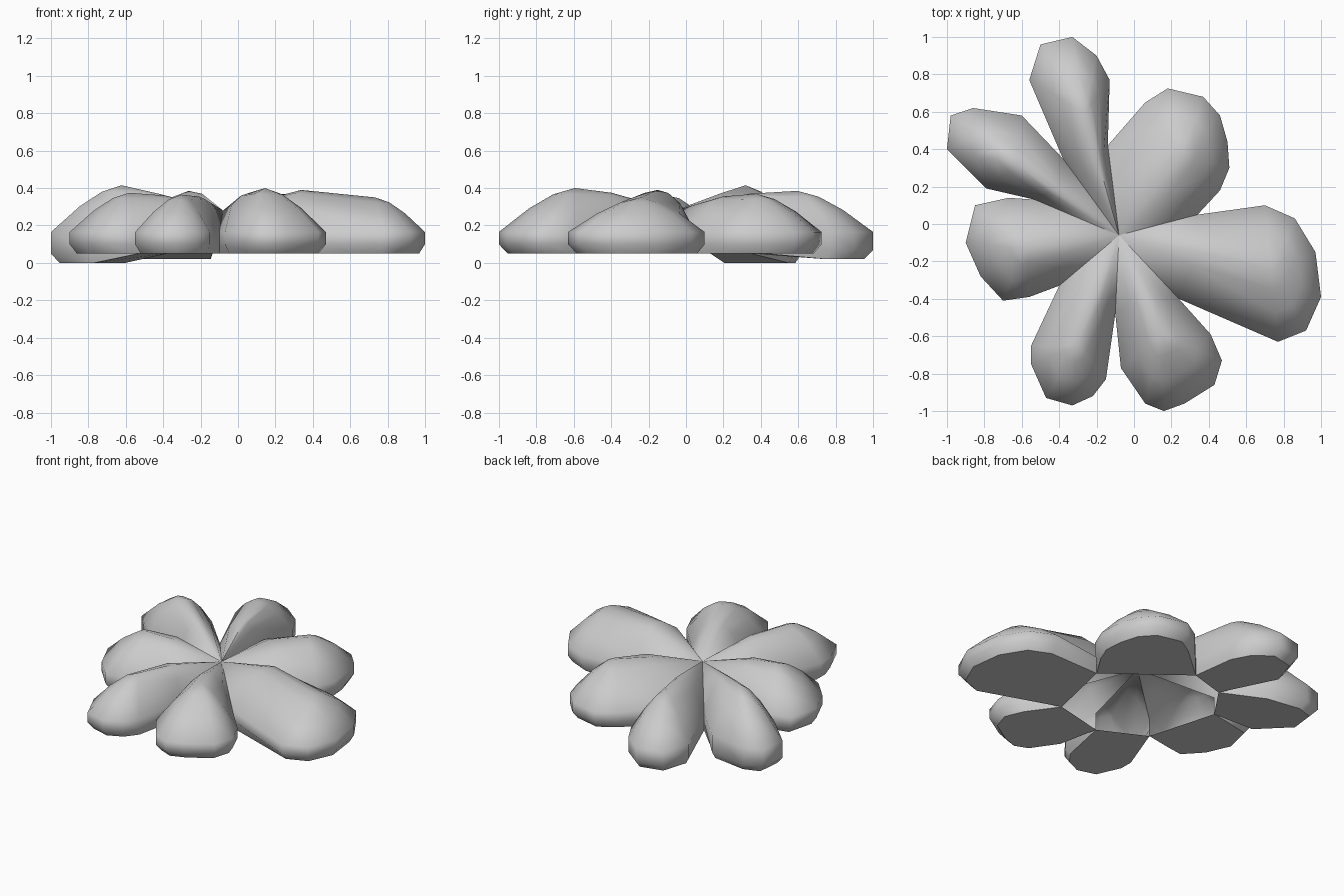
import bpy, bmesh
from mathutils import Vector

if "Cube" in bpy.data.objects:
    bpy.data.objects.remove(bpy.data.objects["Cube"])

CENTRE = Vector((-0.08, -0.06))
CENTRE_Z = 0.28

# name: (plan outline from notch to notch, base z, inner ridge z, outer ridge z, ridge end fraction)
PETALS = {
    "petal_top": ([(-.38, .35), (-.56, .77), (-.5, .96), (-.33, 1), (-.2, .9), (-.13, .77), (-.14, .42)],
                  .02, .37, .385, .62),
    "petal_upper_right": ([(-.14, .42), (.06, .65), (.18, .725), (.37, .68), (.46, .58), (.5, .44),
                           (.51, .3), (.46, .18), (.34, .05)], .05, .355, .37, .64),
    "petal_right": ([(.34, .05), (.7, .1), (.86, .03), (.97, -.15), (1, -.39), (.92, -.57),
                     (.77, -.63), (.24, -.4)], .05, .39, .35, .74),
    "petal_lower_right": ([(.24, -.4), (.41, -.59), (.47, -.73), (.43, -.86), (.27, -.96), (.16, -1),
                           (.06, -.96), (-.07, -.77), (-.1, -.48)], .05, .375, .4, .6),
    "petal_lower_left": ([(-.1, -.48), (-.15, -.83), (-.22, -.92), (-.33, -.97), (-.47, -.93),
                          (-.55, -.75), (-.55, -.65), (-.4, -.33)], .05, .355, .365, .66),
    "petal_left": ([(-.4, -.33), (-.56, -.39), (-.7, -.41), (-.82, -.28), (-.9, -.1), (-.85, .1),
                    (-.67, .14), (-.53, .13)], .05, .36, .375, .62),
    "petal_upper_left": ([(-.53, .13), (-.79, .19), (-1, .4), (-.98, .58), (-.86, .62), (-.6, .58),
                          (-.38, .35)], 0, .37, .415, .6),
}


def make_petal(name, outline, base_z, h_in, h_out, t_out):
    pts = [Vector(p) for p in outline]
    inner = pts[1:-1]
    axis = (sum(inner, Vector((0, 0))) / len(inner) - CENTRE).normalized()
    length = max((p - CENTRE).dot(axis) for p in pts)
    t_in = 0.38
    bm = bmesh.new()
    centre = bm.verts.new((*CENTRE, CENTRE_Z))
    columns = []
    for i, p in enumerate(pts):
        notch = i in (0, len(pts) - 1)
        # notches meet the inner ridge point, the rest fan round the outer one
        t, top = (t_in, h_in) if notch else (t_out, h_out)
        spine = CENTRE + axis * length * t
        low, high = (0.68, 0.93) if notch else (0.54, 0.86)
        foot = p if notch else p.lerp(spine, 0.12)
        foot_z = 0.05 if notch else base_z
        rim = 0.165
        rows = [(foot, foot_z), (p, foot_z + 0.05), (p, rim),
                (p.lerp(spine, 0.4), rim + (top - rim) * low),
                (p.lerp(spine, 0.72), rim + (top - rim) * high), (spine, top)]
        columns.append([bm.verts.new((*q, z)) for q, z in rows])
    # rounded shell
    for a, b in zip(columns, columns[1:]):
        for k in range(5):
            bm.faces.new((a[k], b[k], b[k + 1], a[k + 1]))
    # slopes running into the flower centre
    for col, flip in ((columns[0], False), (columns[-1], True)):
        for k in (2, 3, 4):
            tri = (centre, col[k], col[k + 1])
            bm.faces.new(tri[::-1] if flip else tri)
    # flat underside, leaving the middle of the flower hollow
    bm.faces.new([c[0] for c in columns])
    bmesh.ops.remove_doubles(bm, verts=bm.verts, dist=0.002)
    bmesh.ops.recalc_face_normals(bm, faces=bm.faces)
    # open shell: make sure the upper side faces up
    if sum(f.normal.z * f.calc_area() for f in bm.faces if f.calc_center_median().z > 0.2) < 0:
        bmesh.ops.reverse_faces(bm, faces=bm.faces)
    mesh = bpy.data.meshes.new(name)
    bm.to_mesh(mesh)
    bm.free()
    obj = bpy.data.objects.new(name, mesh)
    bpy.context.collection.objects.link(obj)
    bpy.ops.object.select_all(action='DESELECT')
    obj.select_set(True)
    bpy.context.view_layer.objects.active = obj
    bpy.ops.object.shade_smooth_by_angle(angle=1.05)
    for poly in mesh.polygons:
        if poly.normal.z < -0.9:
            poly.use_smooth = False


for name, spec in PETALS.items():
    make_petal(name, *spec)
